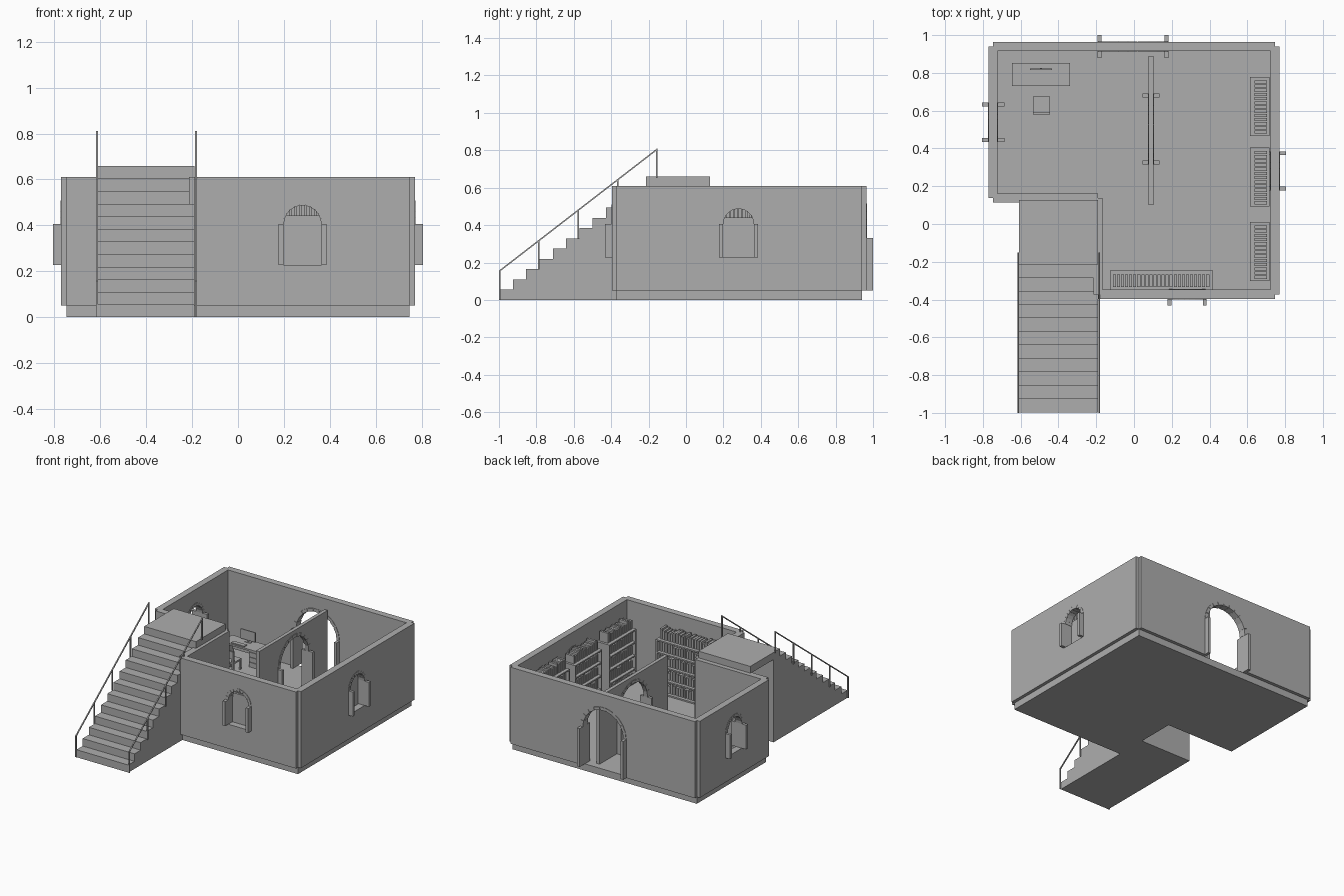
import bpy, bmesh, math, random
from mathutils import Vector

if "Cube" in bpy.data.objects:
    bpy.data.objects.remove(bpy.data.objects["Cube"])

random.seed(4)
grey = bpy.data.materials.new("stone grey")
grey.diffuse_color = (0.42, 0.42, 0.42, 1)
grey.use_nodes = True
grey.node_tree.nodes["Principled BSDF"].inputs["Base Color"].default_value = grey.diffuse_color
T = 0.048            # wall thickness
FLOOR, TOP = 0.05, 0.61


def finish(bm, name):
    bmesh.ops.recalc_face_normals(bm, faces=bm.faces)
    me = bpy.data.meshes.new(name)
    bm.to_mesh(me)
    bm.free()
    me.materials.append(grey)
    ob = bpy.data.objects.new(name, me)
    bpy.context.collection.objects.link(ob)
    return ob


def add_box(bm, x0, x1, y0, y1, z0, z1):
    vs = bmesh.ops.create_cube(bm, size=1)["verts"]
    for v in vs:
        v.co = Vector((x0 if v.co.x < 0 else x1,
                       y0 if v.co.y < 0 else y1,
                       z0 if v.co.z < 0 else z1))


def boxes(name, items):
    bm = bmesh.new()
    for b in items:
        add_box(bm, *b)
    return finish(bm, name)


def add_prism(bm, pts, place, w0, w1):
    """Extrude a (u, z) outline between the depths w0 and w1."""
    a = [bm.verts.new(place(u, w0, z)) for u, z in pts]
    b = [bm.verts.new(place(u, w1, z)) for u, z in pts]
    bm.faces.new(a)
    bm.faces.new(b[::-1])
    for i in range(len(pts)):
        j = (i + 1) % len(pts)
        bm.faces.new((a[i], b[i], b[j], a[j]))


def along(axis):
    if axis == "x":
        return lambda u, w, z: (u, w, z)
    return lambda u, w, z: (w, u, z)


def wall(name, axis, w, u0, u1, top=TOP, thick=T, opening=None, post_depth=0.12):
    """Wall on a centre line; opening = (centre, half width, sill, spring)."""
    place, h = along(axis), thick / 2
    bm = bmesh.new()
    if not opening:
        add_prism(bm, [(u0, FLOOR), (u1, FLOOR), (u1, top), (u0, top)], place, w - h, w + h)
        return finish(bm, name)
    c, r, sill, spring = opening
    arc = [(c + r * math.cos(math.pi * i / 20), spring + r * math.sin(math.pi * i / 20))
           for i in range(21)]
    outline = [(u0, FLOOR), (u0, top), (u1, top), (u1, FLOOR), (c + r, FLOOR)] + arc + [(c - r, FLOOR)]
    add_prism(bm, outline, place, w - h, w + h)
    if sill > FLOOR:
        add_prism(bm, [(c - r, FLOOR), (c + r, FLOOR), (c + r, sill), (c - r, sill)],
                  place, w - h, w + h)
    finish(bm, name)

    # side posts and arch stones around the opening
    bm = bmesh.new()
    for s in (-1, 1):
        a, b = c + s * r, c + s * (r + 0.021)
        add_prism(bm, [(a, sill), (b, sill), (b, spring), (a, spring)],
                  place, w - post_depth / 2, w + post_depth / 2)
    finish(bm, name + "_posts")
    bm = bmesh.new()
    n = 11
    for i in range(n):
        t0 = math.pi * (i + 0.04) / n
        t1 = math.pi * (i + 0.96) / n
        ring = [(c + q * math.cos(t), spring + q * math.sin(t))
                for q, t in ((r - 0.002, t0), (r + 0.021, t0), (r + 0.021, t1), (r - 0.002, t1))]
        add_prism(bm, ring, place, w - h - 0.003, w + h + 0.003)
    finish(bm, name + "_arch_stones")


# floor slab
X, YB, YF, YM, XI = 0.746, 0.94, -0.372, 0.138, -0.19
bm = bmesh.new()
add_prism(bm, [(-X, YM), (XI, YM), (XI, YF), (X, YF), (X, YB), (-X, YB)],
          lambda u, w, z: (u, z, w), 0, FLOOR)
finish(bm, "floor")

# outer walls
SILL, SPRING = 0.228, 0.406
wall("back_wall", "x", YB, -X, X, opening=(-0.005, 0.166, FLOOR, 0.33))
wall("front_wall", "x", YF, XI, X, opening=(0.281, 0.083, SILL, SPRING))
wall("right_wall", "y", X, YF, YB, opening=(0.281, 0.083, SILL, SPRING))
wall("left_wall", "y", -X, YM, YB, opening=(0.538, 0.083, SILL, SPRING))
wall("recess_back_wall", "x", YM, -X, XI)
wall("recess_side_wall", "y", XI, YF, YM)

# inner partition with archway
wall("partition", "y", 0.09, 0.10, 0.89, top=0.545, thick=0.026,
     opening=(0.503, 0.166, FLOOR, 0.33), post_depth=0.09)

# solid staircase
N, RISE, RUN, Y0 = 12, 0.0549, 0.0712, -0.997
profile = [(Y0, 0)]
for i in range(N):
    profile += [(Y0 + i * RUN, (i + 1) * RISE), (Y0 + (i + 1) * RUN, (i + 1) * RISE)]
profile.append((Y0 + N * RUN, 0))
bm = bmesh.new()
add_prism(bm, profile, along("y"), -0.61, XI)
finish(bm, "stairs")
boxes("landing", [(-0.61, XI, Y0 + 11 * RUN, 0.128, 0.606, N * RISE)])

# handrails with posts
for side, x in (("left", -0.614), ("right", -0.183)):
    bm = bmesh.new()
    for k in range(5):
        y, z = -0.996 + 0.21 * k, 0.163 * k
        add_box(bm, x - 0.004, x + 0.004, y - 0.004, y + 0.004, z, z + 0.155)
    add_prism(bm, [(-1.0, 0.148), (-0.152, 0.803), (-0.152, 0.812), (-1.0, 0.157)],
              along("y"), x - 0.004, x + 0.004)
    finish(bm, side + "_handrail")


# bookcases
def bookcase(name, u0, u1, place):
    """place maps length u and distance from the wall v to x bounds and y bounds."""
    shelves = [0.05, 0.147, 0.245, 0.342, 0.432]
    parts = [(u0, u1, 0, 0.012, FLOOR, 0.44)]
    parts += [(u, u + 0.01, 0, 0.104, FLOOR, 0.44) for u in (u0, u1 - 0.01)]
    parts += [(u0, u1, 0, 0.104, z, z + 0.01) for z in shelves]
    boxes(name, [place(*p[:4]) + p[4:] for p in parts])
    books = []
    count = int((u1 - u0 - 0.02) / 0.021)
    pitch = (u1 - u0 - 0.024) / count
    for z in shelves:
        for i in range(count):
            u = u0 + 0.012 + i * pitch
            books.append(place(u, u + pitch * 0.75, 0.013, 0.08)
                         + (z + 0.01, z + 0.01 + random.uniform(0.05, 0.075)))
    boxes(name + "_books", books)


def on_right(u0, u1, v0, v1):
    return (0.718 - v1, 0.718 - v0, u0, u1)


def on_front(u0, u1, v0, v1):
    return (u0, u1, -0.347 + v0, -0.347 + v1)


for i, y in enumerate((-0.302, 0.092, 0.466)):
    bookcase("right_bookcase_%d" % (i + 1), y, y + 0.312, on_right)
bookcase("front_bookcase", -0.124, 0.416, on_front)

# desk with drawers
boxes("desk", [(-0.645, -0.34, 0.73, 0.853, 0.168, 0.18),
               (-0.64, -0.628, 0.735, 0.848, FLOOR, 0.168),
               (-0.425, -0.345, 0.735, 0.848, FLOOR, 0.168),
               (-0.628, -0.425, 0.836, 0.848, 0.09, 0.168)])
boxes("drawer_fronts", [(-0.42, -0.35, 0.73, 0.736, z, z + 0.031) for z in (0.056, 0.093, 0.13)])
boxes("monitor", [(-0.55, -0.433, 0.816, 0.824, 0.195, 0.265),
                  (-0.497, -0.487, 0.818, 0.826, 0.18, 0.2),
                  (-0.515, -0.469, 0.81, 0.832, 0.18, 0.184)])
boxes("keyboard", [(-0.574, -0.468, 0.74, 0.77, 0.18, 0.187)])

# chair
boxes("chair", [(-0.535, -0.445, 0.58, 0.675, 0.118, 0.13),
                (-0.535, -0.445, 0.58, 0.593, 0.155, 0.21)]
      + [(x, x + 0.012, 0.58, 0.593, FLOOR, 0.2) for x in (-0.535, -0.457)]
      + [(x, x + 0.012, 0.663, 0.675, FLOOR, 0.12) for x in (-0.535, -0.457)])
